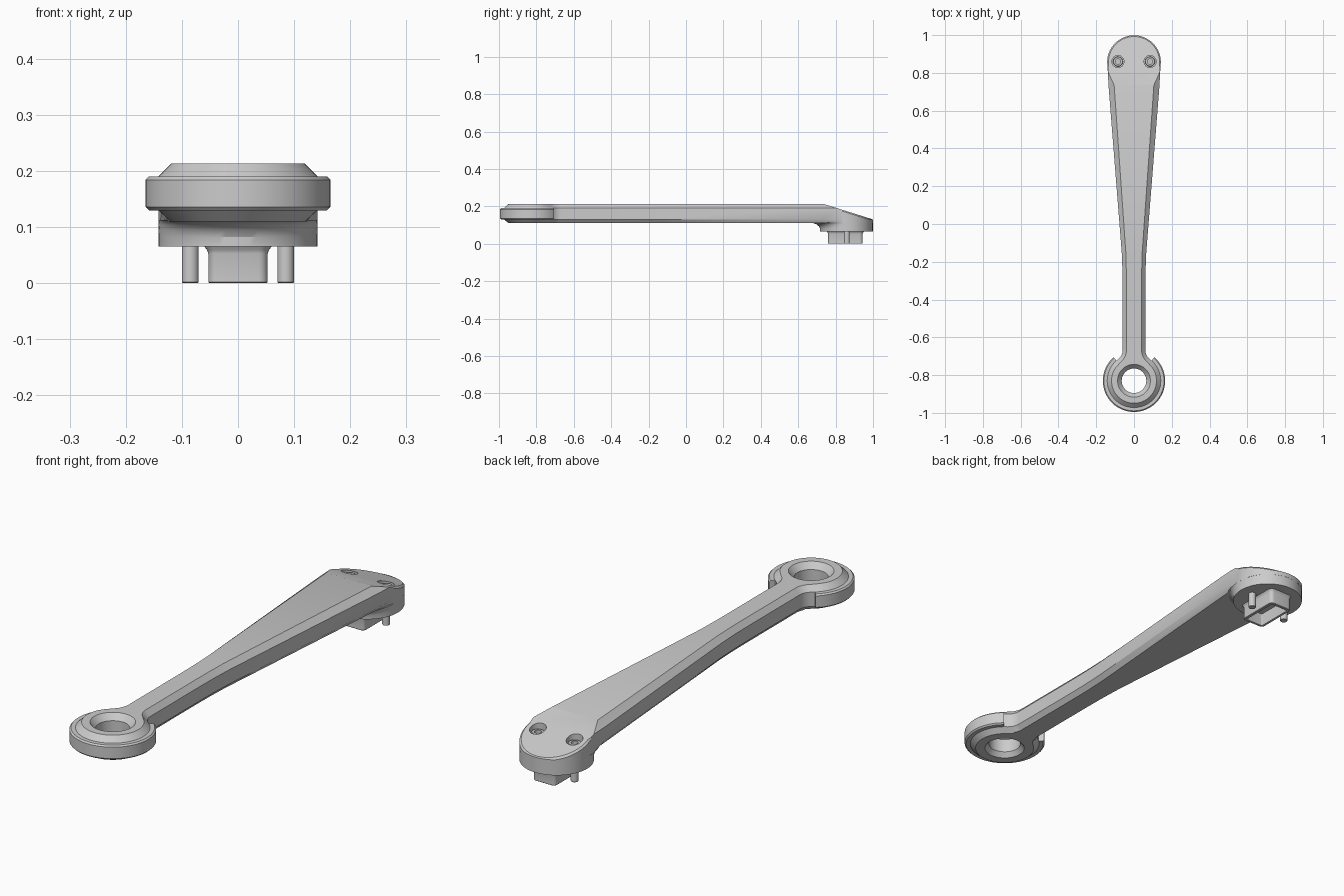
import bpy, bmesh
from math import sin, cos, pi, radians, hypot

if "Cube" in bpy.data.objects:
    bpy.data.objects.remove(bpy.data.objects["Cube"])

HUB_Y, HEAD_Y, R = -0.83, 0.857, 0.142


def arc(cx, cy, r, a0, a1, n):
    """Points along an arc, angles in degrees."""
    return [(cx + r * cos(radians(a0 + (a1 - a0) * i / n)),
             cy + r * sin(radians(a0 + (a1 - a0) * i / n))) for i in range(n + 1)]


def inset(pts, dist):
    """Move a counter-clockwise closed outline inward by dist(y)."""
    out = []
    for i, (x, y) in enumerate(pts):
        (ax, ay), (bx, by) = pts[i - 1], pts[(i + 1) % len(pts)]
        l1, l2 = hypot(x - ax, y - ay), hypot(bx - x, by - y)
        tx, ty = (x - ax) / l1 + (bx - x) / l2, (y - ay) / l1 + (by - y) / l2
        k = dist(y) / hypot(tx, ty)
        out.append((x - ty * k, y + tx * k))
    return out


def loft(rings, caps=True, closed=False):
    """Bridge equal-length closed rings of 3D points into a bmesh."""
    bm = bmesh.new()
    vs = [[bm.verts.new(p) for p in ring] for ring in rings]
    n = len(vs[0])
    for a, b in zip(vs, vs[1:] + ([vs[0]] if closed else [])):
        for i in range(n):
            j = (i + 1) % n
            bm.faces.new((a[i], a[j], b[j], b[i]))
    if caps:
        bm.faces.new(vs[0][::-1])
        bm.faces.new(vs[-1])
    return bm


def finish(name, bm):
    bmesh.ops.recalc_face_normals(bm, faces=bm.faces)
    me = bpy.data.meshes.new(name)
    bm.to_mesh(me)
    bm.free()
    ob = bpy.data.objects.new(name, me)
    bpy.context.collection.objects.link(ob)
    return ob


def lathe(name, prof, x, y, n=48):
    """Revolve (radius, z) points around a vertical axis."""
    return finish(name, loft([[(x + r * cos(2 * pi * i / n), y + r * sin(2 * pi * i / n), z)
                               for i in range(n)] for r, z in prof]))


def activate(ob):
    bpy.ops.object.select_all(action='DESELECT')
    ob.select_set(True)
    bpy.context.view_layer.objects.active = ob


def cut(ob, cutter):
    activate(ob)
    m = ob.modifiers.new("cut", 'BOOLEAN')
    m.operation, m.solver, m.object = 'DIFFERENCE', 'EXACT', cutter
    bpy.ops.object.modifier_apply(modifier=m.name)
    bpy.data.objects.remove(cutter)


# Arm outline: hub arc, concave fillet, tapered side, rounded head
half = arc(0, HUB_Y, R, -90, 53.6, 22)
half += arc(0.12, -0.6675, 0.06, 233.6, 180, 8)[1:]
half += [(0.06, -0.35), (0.061, -0.25), (0.065, -0.15), (0.1355, 0.74)]
half += arc(0, HEAD_Y, R, -12, 90, 20)
outline = half + [(-x, y) for x, y in half[-2:0:-1]]


def top_inset(y):
    return 0.02 + 0.01 * min(1, max(0, (y + 0.3) / 1.0)) + (0.003 if y < -0.72 else 0)


def low_inset(y):
    return 0.0 if y > 0.75 else (0.022 if y < -0.7 else 0.017)


levels = [(low_inset, 0.11), (lambda y: 0, 0.13), (lambda y: 0, 0.19), (top_inset, 0.213)]
bm = loft([[(x, y, z) for x, y in inset(outline, d)] for d, z in levels])

# Sloping top of the head with a small rim bevel
res = bmesh.ops.bisect_plane(bm, geom=bm.verts[:] + bm.edges[:] + bm.faces[:],
                             plane_co=(0, 0.735, 0.213), plane_no=(0, 0.313, 1), clear_outer=True)
edges = [e for e in bm.edges if e.is_boundary]
bmesh.ops.edgeloop_fill(bm, edges=edges)
rim = [e for e in edges if e.is_valid and all(v.co.y > 0.82 for v in e.verts)]
bmesh.ops.bevel(bm, geom=rim, offset=0.007, segments=1, affect='EDGES')
arm = finish("lever_arm", bm)

# Pivot hole, countersunk on both sides, and two screw pockets
cut(arm, lathe("pivot_cutter", [(0.097, 0.09), (0.065, 0.13), (0.065, 0.188), (0.1, 0.228)],
               0, HUB_Y, 64))
for s in (-1, 1):
    cut(arm, lathe("pocket_cutter", [(0.032, 0.138), (0.032, 0.25)], s * 0.085, 0.86, 32))

# Open collar wrapped round the hub
sect = [(0.135, 0.13), (0.159, 0.13), (0.165, 0.136), (0.165, 0.184), (0.159, 0.19), (0.135, 0.19)]
rings = []
for i in range(65):
    a = radians(131 + 278 * i / 64)
    rings.append([(r * cos(a), HUB_Y + r * sin(a), z) for r, z in sect])
collar = finish("hub_collar", loft(rings))

# Mounting pad under the head, flared into the arm underside
rings = []
for flare, z in [(0, 0.065), (0, 0.082), (0.006, 0.094), (0.018, 0.104), (0.038, 0.111), (0.05, 0.113)]:
    ring = []
    for i in range(80):
        a = 2 * pi * i / 80
        r = R - 0.0005 + flare * max(0, -sin(a)) ** 2
        ring.append((r * cos(a), HEAD_Y + r * sin(a), z))
    rings.append(ring)
pad = finish("mounting_pad", loft(rings))


# Hollow rectangular drive peg
def rounded(hx, hy, r, z):
    pts = []
    for cx, cy, a in ((1, 1, 0), (-1, 1, 90), (-1, -1, 180), (1, -1, 270)):
        pts += arc(cx * (hx - r), cy * (hy - r), r, a, a + 90, 5)
    return [(x, y + 0.852, z) for x, y in pts]


peg_levels = [(0.008, 0.068), (0.006, 0.064), (0.002, 0.059), (0, 0.053), (0, 0.002),
              (-0.002, 0), (-0.012, 0), (-0.012, 0.055)]
peg = finish("drive_peg", loft([rounded(0.053 + o, 0.0925 + o, 0.016 + o, z) for o, z in peg_levels]))

# Socket screws whose shanks stick out below the pad
parts = [arm, collar, pad, peg]
for side, s in (("left", -1), ("right", 1)):
    parts.append(lathe(side + "_screw", [(0.013, 0), (0.015, 0.002), (0.015, 0.137), (0.024, 0.137),
                                         (0.026, 0.140), (0.026, 0.158), (0.024, 0.161),
                                         (0.014, 0.161), (0.014, 0.147)], s * 0.085, 0.86, 24))

for ob in parts:
    activate(ob)
    bpy.ops.object.shade_smooth_by_angle(angle=radians(25))
